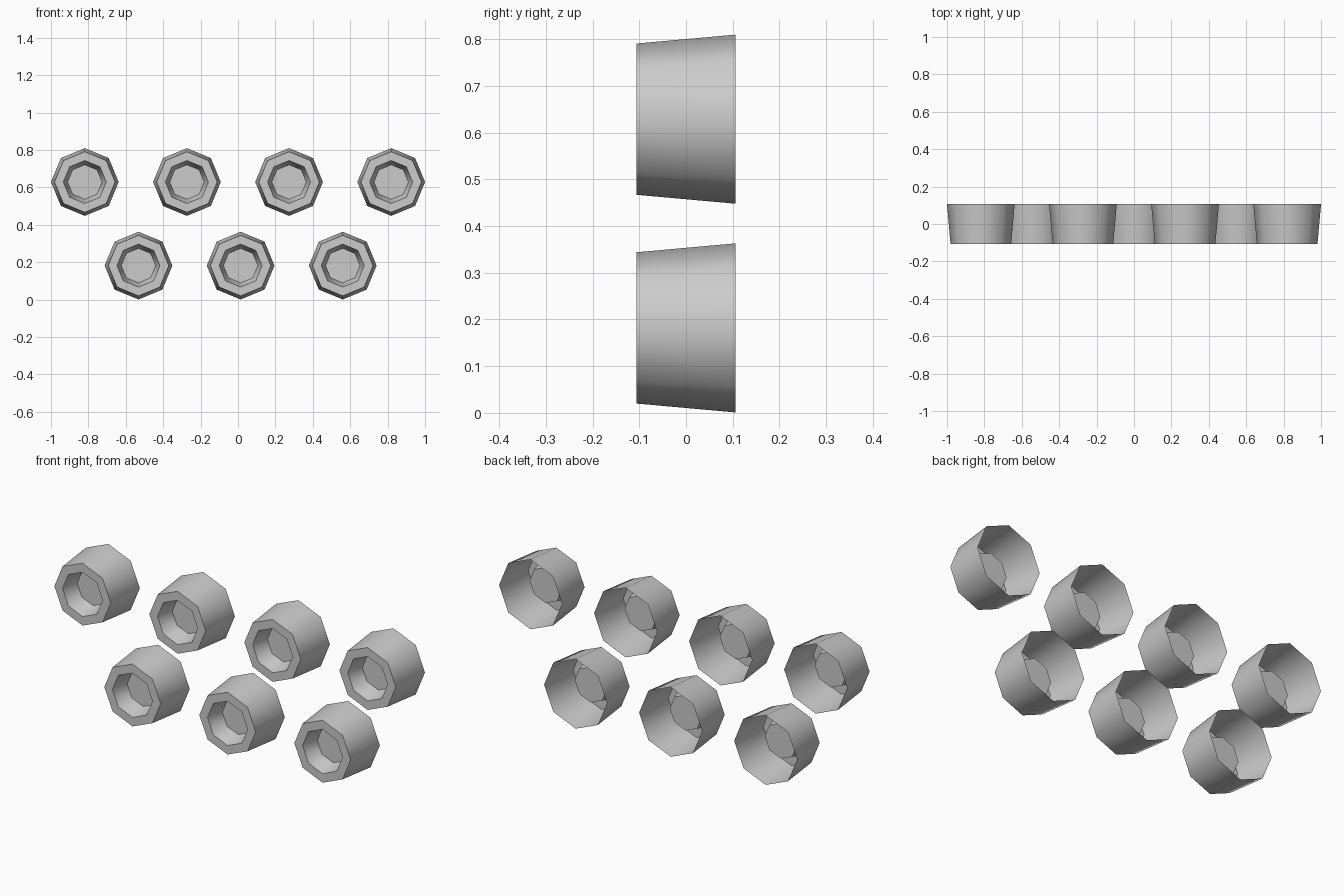
import bpy, bmesh
from math import cos, sin, pi, radians

if "Cube" in bpy.data.objects:
    bpy.data.objects.remove(bpy.data.objects["Cube"])

SIDES = 8
SPACING = 0.546
# (radius, y) from the open back edge, over the front rim, into the recess
PROFILE = [(0.181, 0.106), (0.162, -0.106), (0.115, -0.106), (0.092, -0.018)]


def make_cup(name, x, z):
    bm = bmesh.new()
    rings = [[bm.verts.new((r * cos(2 * pi * i / SIDES), y, r * sin(2 * pi * i / SIDES)))
              for i in range(SIDES)] for r, y in PROFILE]
    # tapered shell, front rim and recess wall
    for a, b in zip(rings, rings[1:]):
        for i in range(SIDES):
            j = (i + 1) % SIDES
            bm.faces.new((a[i], b[i], b[j], a[j]))
    # recess floor, back stays open
    bm.faces.new(rings[-1][::-1])
    bm.normal_update()
    # make the floor face the front, with all other faces consistent
    bmesh.ops.recalc_face_normals(bm, faces=bm.faces)
    bm.normal_update()
    bm.faces.ensure_lookup_table()
    if bm.faces[-1].normal.y > 0:
        bmesh.ops.reverse_faces(bm, faces=bm.faces)
    mesh = bpy.data.meshes.new(name)
    bm.to_mesh(mesh)
    bm.free()
    cup = bpy.data.objects.new(name, mesh)
    cup.location = (x, 0, z)
    bpy.context.collection.objects.link(cup)
    # smooth around the eight sides, sharp at the rims
    bpy.ops.object.select_all(action='DESELECT')
    cup.select_set(True)
    bpy.context.view_layer.objects.active = cup
    bpy.ops.object.shade_smooth_by_angle(angle=radians(50))


# upper row of four cups
for i in range(4):
    make_cup(f"upper_cup_{i + 1}", -0.819 + i * SPACING, 0.629)

# lower row of three cups, staggered
for i in range(3):
    make_cup(f"lower_cup_{i + 1}", -0.532 + i * SPACING, 0.182)
